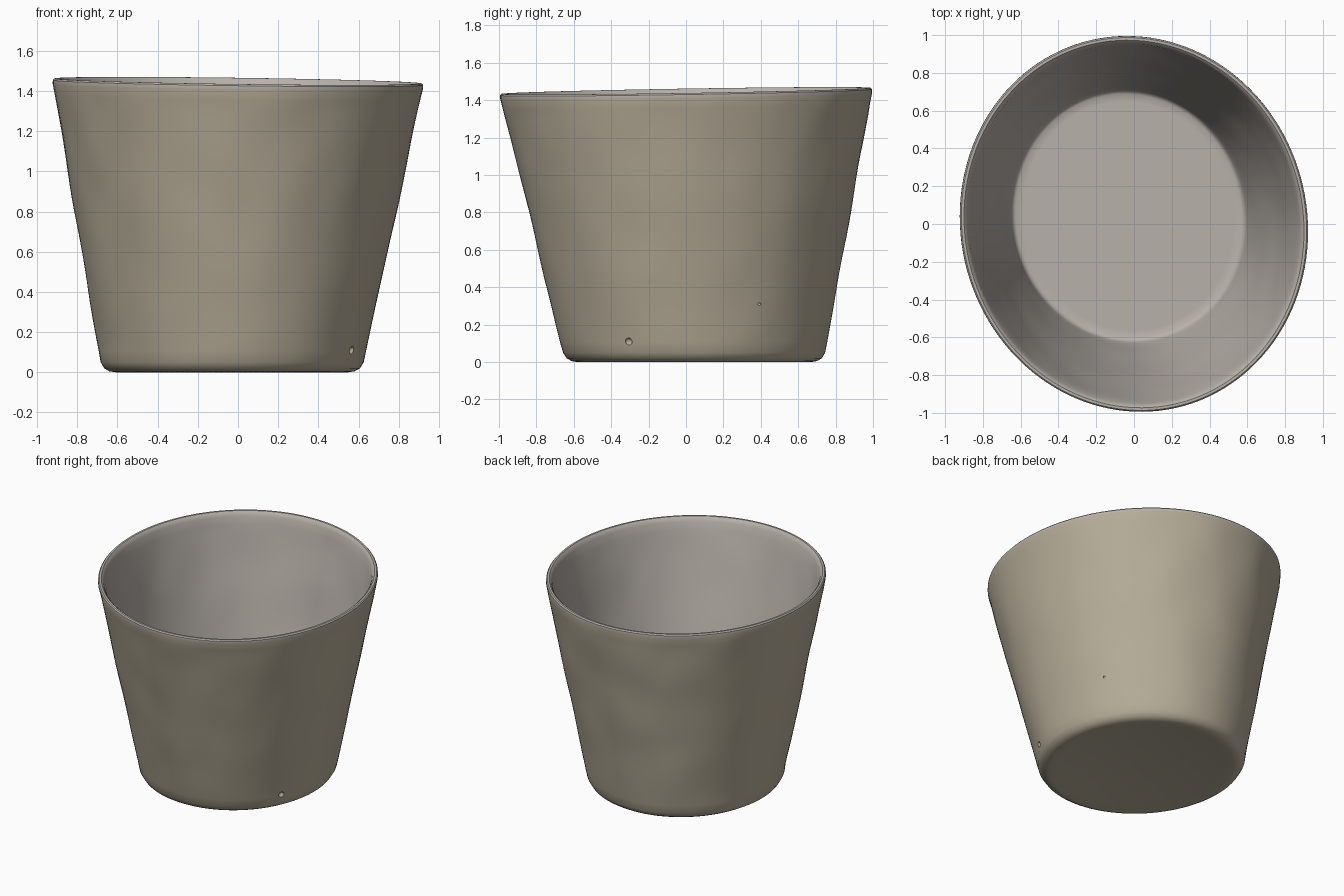
import bpy, bmesh, math
from mathutils import Vector, noise

if "Cube" in bpy.data.objects:
    bpy.data.objects.remove(bpy.data.objects["Cube"])

SEG, ROWS, H = 128, 24, 1.45


def material(name, rgb):
    m = bpy.data.materials.new(name)
    m.diffuse_color = (*rgb, 1)
    m.use_nodes = True
    m.node_tree.nodes["Principled BSDF"].inputs["Base Color"].default_value = m.diffuse_color
    return m


def ring_point(t, z, inset, wobble=0.0):
    # slightly oval, leaning cone with a tilted rim
    u = z / H
    rx = 0.645 + 0.282 * u - inset
    ry = 0.690 + 0.310 * u - inset
    x = rx * math.cos(t)
    y = ry * math.sin(t - 0.04)
    n = 1 + wobble * noise.noise(Vector((x * 4, y * 4, z * 3)))
    x, y = x * n - 0.03 * (1 - u), y * n + 0.045 * (1 - u)
    return x, y, z + u * (-0.013 * x + 0.016 * y)


# Profile of the cup: (height, inset from the outer slope, wobble)
profile = [(0.012, 0.12, 0), (0.0, 0.065, 0), (0.005, 0.035, 0), (0.02, 0.012, 0)]
profile += [(0.05 + 1.375 * i / ROWS, 0.0, 0.009 if 0 < i < ROWS else 0) for i in range(ROWS + 1)]
rim_start = len(profile) - 1
profile += [(1.442, 0.004, 0), (1.45, 0.013, 0), (1.45, 0.027, 0), (1.44, 0.036, 0), (1.42, 0.041, 0)]
rim_end = len(profile) - 1
profile += [(1.42 - 1.32 * i / ROWS, 0.042, 0.008 if i < ROWS else 0) for i in range(1, ROWS + 1)]
profile += [(0.08, 0.046, 0), (0.07, 0.06, 0), (0.07, 0.10, 0)]

bm = bmesh.new()
rings = [[bm.verts.new(ring_point(2 * math.pi * k / SEG, *p)) for k in range(SEG)] for p in profile]
for j, (a, b) in enumerate(zip(rings, rings[1:])):
    for k in range(SEG):
        n = (k + 1) % SEG
        f = bm.faces.new((a[k], a[n], b[n], b[k]))
        f.material_index = 0 if j < rim_start else 1

# Underside and inner floor
bm.faces.new(list(reversed(rings[0])))
bm.faces.new(rings[-1]).material_index = 1
bmesh.ops.recalc_face_normals(bm, faces=bm.faces)

mesh = bpy.data.meshes.new("cup")
bm.to_mesh(mesh)
bm.free()
cup = bpy.data.objects.new("cup", mesh)
bpy.context.collection.objects.link(cup)
mesh.materials.append(material("clay_outside", (0.46, 0.41, 0.31)))
mesh.materials.append(material("clay_inside", (0.48, 0.44, 0.40)))

# Small pits in the outer wall
for i, (t, z, r) in enumerate([(-0.47, 0.11, 0.02), (0.53, 0.31, 0.008)]):
    bpy.ops.mesh.primitive_ico_sphere_add(subdivisions=3, radius=r, location=ring_point(t, z, 0))
    pit = bpy.context.object
    pit.name = f"pit_cutter_{i + 1}"
    pit.hide_render = True
    pit.hide_set(True)
    cut = cup.modifiers.new("pit", 'BOOLEAN')
    cut.operation, cut.object, cut.solver = 'DIFFERENCE', pit, 'EXACT'

bpy.ops.object.select_all(action='DESELECT')
bpy.context.view_layer.objects.active = cup
cup.select_set(True)
for m in list(cup.modifiers):
    bpy.ops.object.modifier_apply(modifier=m.name)
for o in [o for o in bpy.data.objects if o.name.startswith("pit_cutter")]:
    bpy.data.objects.remove(o)
bpy.ops.object.shade_smooth_by_angle(angle=math.radians(40))
